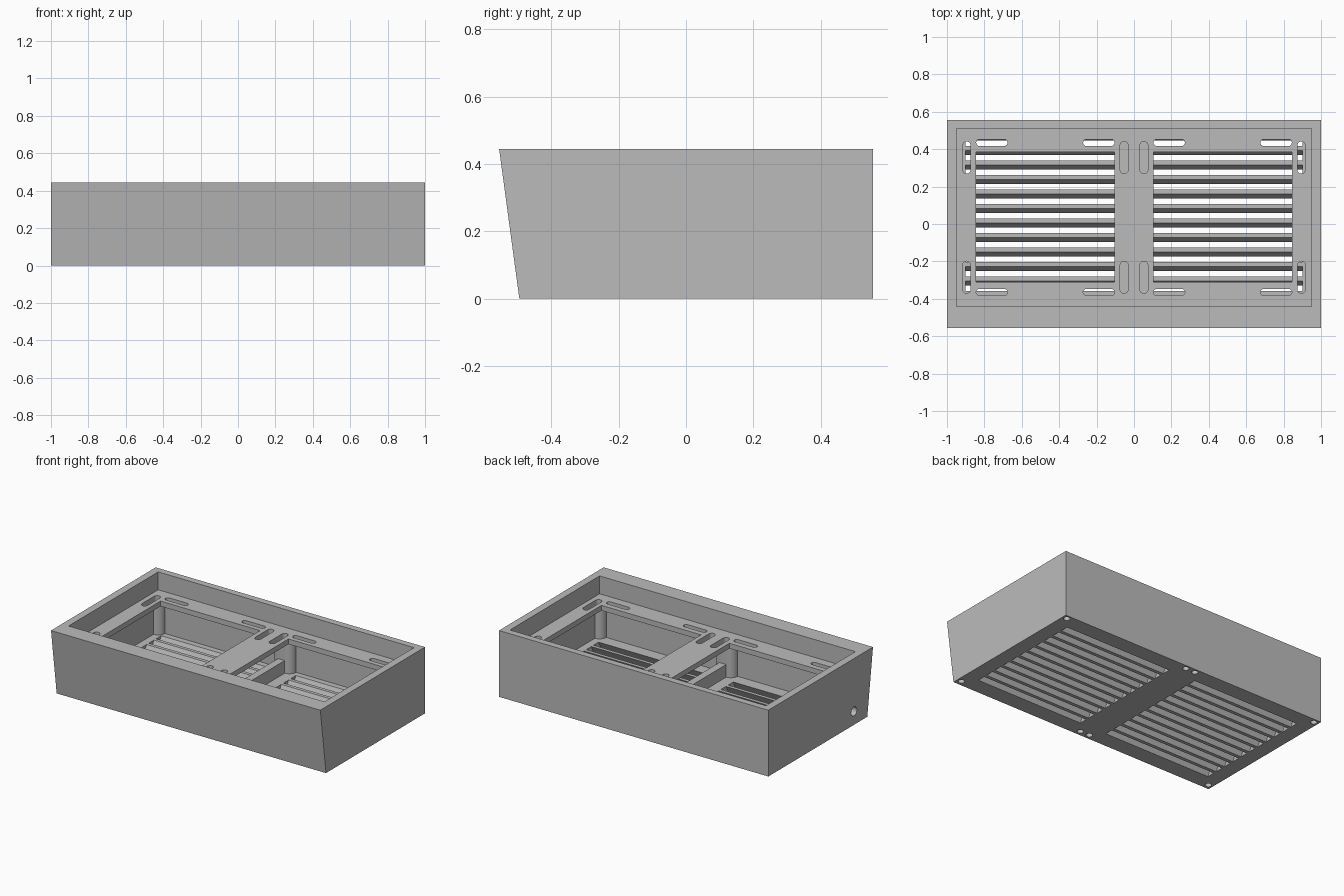
import bpy, bmesh, math
from mathutils import Vector

cube = bpy.data.objects.get("Cube")
if cube:
    bpy.data.objects.remove(cube, do_unlink=True)

grey = bpy.data.materials.new("plain_grey")
grey.use_nodes = True
grey.diffuse_color = (0.5, 0.5, 0.5, 1)
grey.node_tree.nodes["Principled BSDF"].inputs["Base Color"].default_value = (0.5, 0.5, 0.5, 1)

HEIGHT, PLATE_TOP, PLATE_LOW, FLOOR = 0.445, 0.325, 0.29, 0.045
BACK, FRONT = 0.51, -0.44          # inner wall lines
OUTER, INNER = 0.95, 0.025         # chamber limits in x
SIDES = (-1, 1)


def prism(bm, points, offset):
    """Extrude a flat outline along an offset vector."""
    face = bm.faces.new([bm.verts.new(p) for p in points])
    out = bmesh.ops.extrude_face_region(bm, geom=[face])
    moved = [g for g in out["geom"] if isinstance(g, bmesh.types.BMVert)]
    bmesh.ops.translate(bm, verts=moved, vec=Vector(offset))


def box(bm, x0, x1, y0, y1, z0, z1):
    prism(bm, [(x0, y0, z0), (x1, y0, z0), (x1, y1, z0), (x0, y1, z0)], (0, 0, z1 - z0))


def arc(cx, cy, r, start, sweep, n=8):
    return [(cx + r * math.cos(start + sweep * i / n), cy + r * math.sin(start + sweep * i / n))
            for i in range(n + 1)]


def slot(bm, cx, cy, length, width, along_y, z0, z1):
    """Round-ended slot; a length equal to the width would be a circle."""
    h, r, q = (length - width) / 2, width / 2, math.pi / 2
    pts = arc(h, 0, r, -q, math.pi) + arc(-h, 0, r, q, math.pi)
    if along_y:
        pts = [(-y, x) for x, y in pts]
    prism(bm, [(cx + x, cy + y, z0) for x, y in pts], (0, 0, z1 - z0))


def finish(bm, name):
    bmesh.ops.recalc_face_normals(bm, faces=bm.faces)
    mesh = bpy.data.meshes.new(name)
    bm.to_mesh(mesh)
    bm.free()
    mesh.materials.append(grey)
    obj = bpy.data.objects.new(name, mesh)
    bpy.context.scene.collection.objects.link(obj)
    return obj


# Outer block with a leaning front
bm = bmesh.new()
prism(bm, [(-1, -0.495, 0), (-1, 0.555, 0), (-1, 0.555, HEIGHT), (-1, -0.555, HEIGHT)], (2, 0, 0))
case = finish(bm, "vent_case")


def cut(bm, name):
    cutter = finish(bm, name)
    cutter.hide_render = True
    mod = case.modifiers.new(name, 'BOOLEAN')
    mod.operation, mod.solver, mod.object = 'DIFFERENCE', 'EXACT', cutter
    with bpy.context.temp_override(object=case, active_object=case, selected_objects=[case]):
        bpy.ops.object.modifier_apply(modifier=name)
    bpy.data.objects.remove(cutter, do_unlink=True)


# Recess inside the top rim
bm = bmesh.new()
box(bm, -OUTER, OUTER, FRONT, BACK, PLATE_TOP, HEIGHT + 0.1)
cut(bm, "recess")

# Two chambers with rounded corner posts left standing
bm = bmesh.new()
q, r = math.pi / 2, 0.05
for s in SIDES:
    pts = []
    for i, (x, y) in enumerate([(INNER, FRONT), (OUTER, FRONT), (OUTER, BACK), (INNER, BACK)]):
        pts += arc(x, y, r, q * (i + 1), -q)
    prism(bm, [(s * x, y, FLOOR) for x, y in pts], (0, 0, PLATE_LOW - FLOOR))
cut(bm, "chambers")

# Gap above the low divider
bm = bmesh.new()
box(bm, -0.04, 0.04, FRONT + r, BACK - r, 0.13, PLATE_LOW)
cut(bm, "divider_gap")

# Large openings in the plate
bm = bmesh.new()
for s in SIDES:
    a, b = sorted((s * 0.105, s * 0.845))
    box(bm, a, b, -0.31, 0.385, PLATE_LOW - 0.02, PLATE_TOP + 0.02)
cut(bm, "plate_openings")

# Mounting slots in the plate
bm = bmesh.new()
z0, z1 = PLATE_LOW - 0.02, PLATE_TOP + 0.02
for s in SIDES:
    for y in (0.435, -0.365):
        for x in (0.188, 0.76):
            slot(bm, s * x, y, 0.168, 0.036, False, z0, z1)
    for y in (0.355, -0.285):
        for x in (0.053, 0.895):
            slot(bm, s * x, y, 0.172, 0.043, True, z0, z1)
cut(bm, "mounting_slots")

# Slanted louvre slots through the floor
bm = bmesh.new()
slope, over = 0.024 / FLOOR, 0.01
for s in SIDES:
    for i in range(11):
        y = 0.432 - 0.0775 * i
        lo, hi = -over * slope, (FLOOR + over) * slope
        outline = [(y - 0.039 + lo, -over), (y + 0.015 + lo, -over),
                   (y + 0.015 + hi, FLOOR + over), (y - 0.039 + hi, FLOOR + over)]
        prism(bm, [(s * 0.1, py, pz) for py, pz in outline], (s * 0.8, 0, 0))
cut(bm, "louvre_slots")

# Blind fixing holes underneath
bm = bmesh.new()
for s in SIDES:
    for x in (0.968, 0.035):
        for y in (0.525, -0.46):
            prism(bm, [(px, py, -0.02) for px, py in arc(s * x, y, 0.02, 0, 2 * math.pi, 20)[:-1]],
                  (0, 0, 0.05))
cut(bm, "fixing_holes")

# Cable hole in one side wall
bm = bmesh.new()
prism(bm, [(-1.05, y, z) for y, z in arc(-0.354, 0.09, 0.03, 0, 2 * math.pi, 24)[:-1]], (0.13, 0, 0))
cut(bm, "cable_hole")

# Smooth the rounded parts, keep edges sharp
bpy.ops.object.select_all(action='DESELECT')
case.select_set(True)
bpy.context.view_layer.objects.active = case
bpy.ops.object.shade_smooth_by_angle(angle=math.radians(30))
